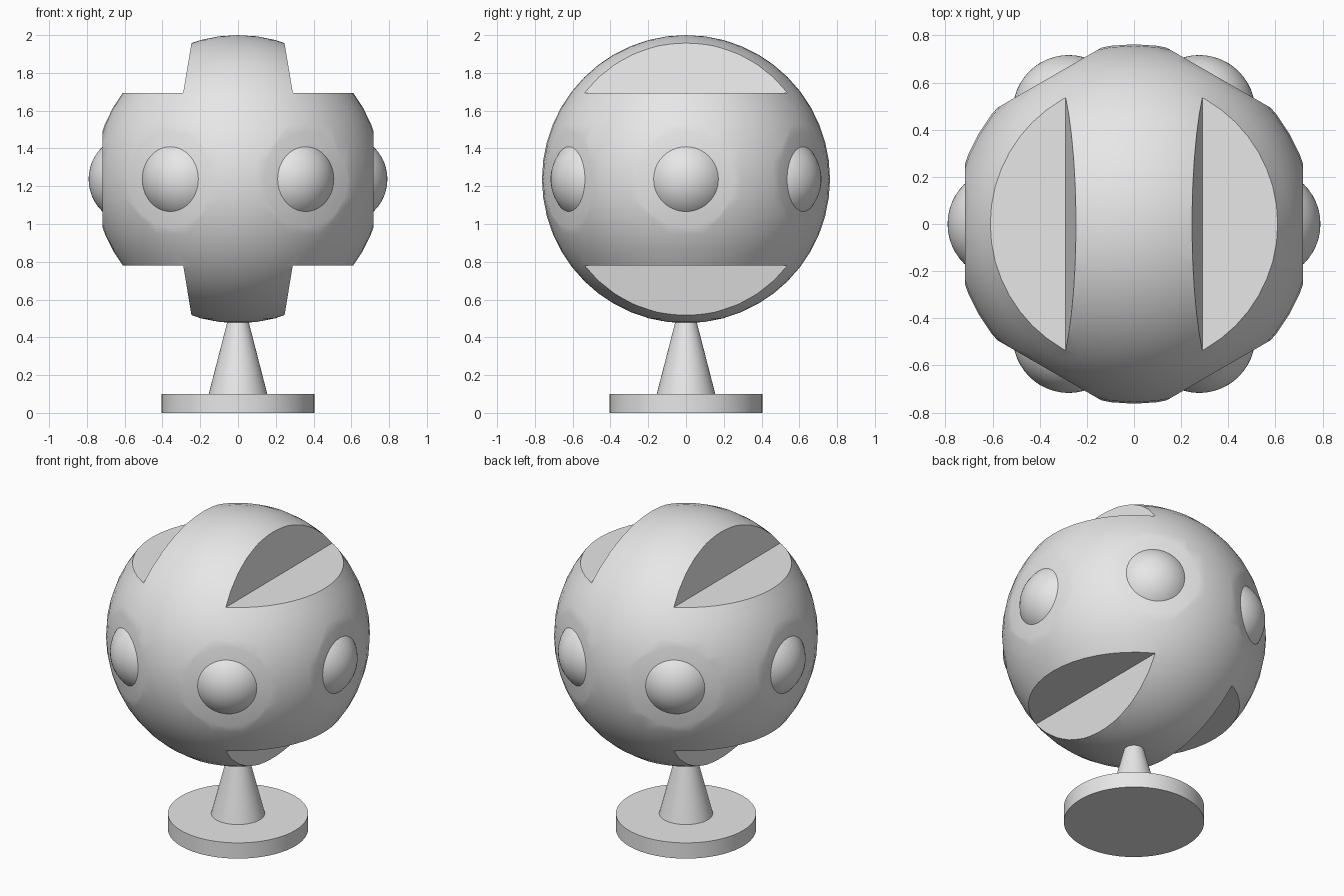
import bpy, bmesh, math
from mathutils import Vector, Matrix

if "Cube" in bpy.data.objects:
    bpy.data.objects.remove(bpy.data.objects["Cube"])

CENTRE = Vector((0, 0, 1.2375))
RADIUS = 0.7625
FLAT = 0.717          # distance of the flat side discs from the centre

grey = bpy.data.materials.new("light grey")
grey.use_nodes = True
grey.diffuse_color = (0.8, 0.8, 0.8, 1)
grey.node_tree.nodes["Principled BSDF"].inputs["Base Color"].default_value = (0.8, 0.8, 0.8, 1)


def make(name, bm):
    bmesh.ops.recalc_face_normals(bm, faces=bm.faces)
    mesh = bpy.data.meshes.new(name)
    bm.to_mesh(mesh)
    bm.free()
    mesh.materials.append(grey)
    ob = bpy.data.objects.new(name, mesh)
    bpy.context.collection.objects.link(ob)
    return ob


def smooth(ob):
    bpy.ops.object.select_all(action="DESELECT")
    ob.select_set(True)
    bpy.context.view_layer.objects.active = ob
    bpy.ops.object.shade_smooth_by_angle(angle=math.radians(30))


def slice_flat(bm, point, normal):
    """Cut away everything beyond the plane and close the opening."""
    geom = bm.verts[:] + bm.edges[:] + bm.faces[:]
    cut = bmesh.ops.bisect_plane(bm, geom=geom, plane_co=point, plane_no=normal,
                                 clear_outer=True)["geom_cut"]
    edges = [e for e in cut if isinstance(e, bmesh.types.BMEdge)]
    bmesh.ops.edgeloop_fill(bm, edges=edges)


directions = [Vector((math.cos(a), math.sin(a), 0))
              for a in (math.radians(60 * i) for i in range(6))]

# Ball with six flat discs around its equator
bm = bmesh.new()
bmesh.ops.create_uvsphere(bm, u_segments=48, v_segments=24, radius=RADIUS,
                          matrix=Matrix.Translation(CENTRE))
for d in directions:
    slice_flat(bm, CENTRE + d * FLAT, d)
ball = make("ball", bm)

# Four notches, upper and lower, left and right
cutters = []
for sx in (1, -1):
    for sz in (1, -1):
        bm = bmesh.new()
        profile = [(0.29, 0.457), (0.222, 0.867), (1, 0.867), (1, 0.457)]
        verts = [bm.verts.new((sx * x, -1, CENTRE.z + sz * z)) for x, z in profile]
        face = bm.faces.new(verts)
        new = bmesh.ops.extrude_face_region(bm, geom=[face])["geom"]
        bmesh.ops.translate(bm, vec=(0, 2, 0),
                            verts=[v for v in new if isinstance(v, bmesh.types.BMVert)])
        cutter = make("notch_cutter", bm)
        cutter.hide_render = True
        cutters.append(cutter)
        mod = ball.modifiers.new("notch", "BOOLEAN")
        mod.operation = "DIFFERENCE"
        mod.solver = "EXACT"
        mod.object = cutter

# Bake the notches and drop the cutters
bpy.context.view_layer.update()
graph = bpy.context.evaluated_depsgraph_get()
carved = bpy.data.meshes.new_from_object(ball.evaluated_get(graph))
ball.modifiers.clear()
ball.data = carved
for cutter in cutters:
    bpy.data.objects.remove(cutter)
smooth(ball)

# Domed buttons, one on each flat disc
DOME_RADIUS = 0.237
for i, d in enumerate(directions):
    bm = bmesh.new()
    turn = d.to_track_quat("Z", "Y").to_matrix().to_4x4()
    place = Matrix.Translation(CENTRE + d * 0.554) @ turn
    bmesh.ops.create_uvsphere(bm, u_segments=40, v_segments=24, radius=DOME_RADIUS,
                              matrix=place)
    slice_flat(bm, CENTRE + d * (FLAT - 0.005), -d)
    smooth(make(f"dome_button_{i + 1}", bm))


def frustum(name, low, high, r_low, r_high):
    bm = bmesh.new()
    bmesh.ops.create_cone(bm, cap_ends=True, segments=64, radius1=r_low, radius2=r_high,
                          depth=high - low,
                          matrix=Matrix.Translation((0, 0, (low + high) / 2)))
    smooth(make(name, bm))


# Stand
frustum("base_disc", 0, 0.1, 0.405, 0.405)
frustum("stem", 0.1, 0.5, 0.155, 0.052)
